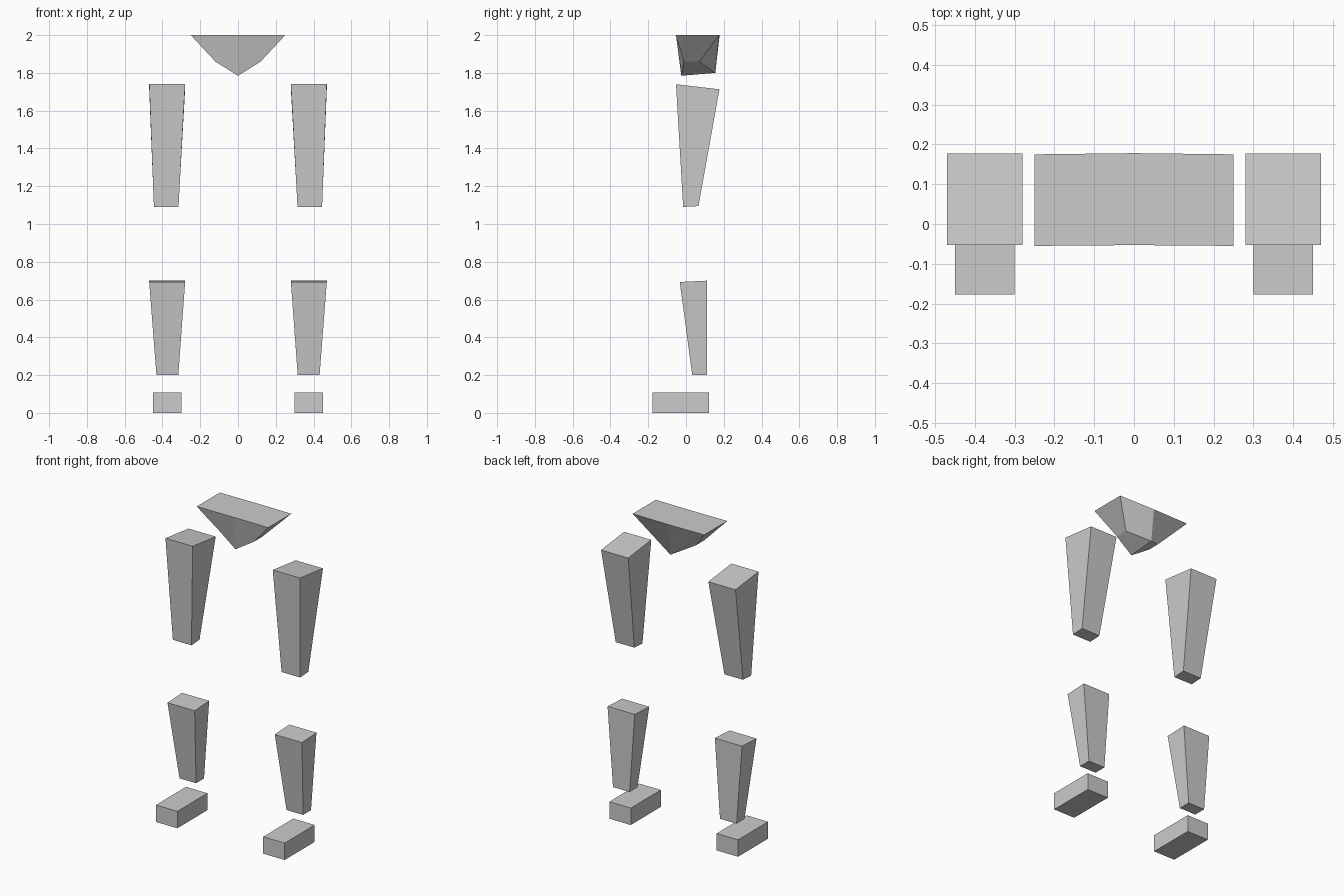
import bpy
import bmesh

if "Cube" in bpy.data.objects:
    bpy.data.objects.remove(bpy.data.objects["Cube"])


def loft(name, ring_a, ring_b, closed=True):
    """Cap two matching rings, join them with quads, mirror across x = 0."""
    bm = bmesh.new()
    a = [bm.verts.new(p) for p in ring_a]
    b = [bm.verts.new(p) for p in ring_b]
    n = len(a)
    bm.faces.new(a)
    bm.faces.new(b[::-1])
    for i in range(n if closed else n - 1):
        j = (i + 1) % n
        bm.faces.new((a[j], a[i], b[i], b[j]))
    bmesh.ops.recalc_face_normals(bm, faces=bm.faces)
    mesh = bpy.data.meshes.new(name)
    bm.to_mesh(mesh)
    bm.free()
    obj = bpy.data.objects.new(name, mesh)
    bpy.context.collection.objects.link(obj)
    mirror = obj.modifiers.new("Mirror", "MIRROR")
    mirror.use_axis = (True, False, False)
    mirror.merge_threshold = 0.001
    return obj


def ring(x0, x1, front, back):
    """Four-point section; front and back are (y, z) pairs."""
    return [(x0, *front), (x1, *front), (x1, *back), (x0, *back)]


# Pelvis: half outlines at the front and back, open along the mirror plane
loft("pelvis",
     [(0, -0.053, 2.0), (0.25, -0.055, 2.0), (0.12, -0.01, 1.86), (0, -0.025, 1.785)],
     [(0, 0.178, 2.0), (0.25, 0.175, 2.0), (0.12, 0.07, 1.86), (0, 0.155, 1.80)],
     closed=False)

# Thighs, shins and feet: tapered blocks
loft("thighs",
     ring(0.28, 0.47, (-0.053, 1.74), (0.177, 1.713)),
     ring(0.315, 0.445, (-0.015, 1.09), (0.066, 1.095)))
loft("shins",
     ring(0.28, 0.47, (-0.033, 0.693), (0.112, 0.70)),
     ring(0.316, 0.432, (0.033, 0.20), (0.112, 0.20)))
loft("feet",
     ring(0.30, 0.45, (-0.177, 0.107), (0.123, 0.107)),
     ring(0.30, 0.45, (-0.177, 0.0), (0.123, 0.0)))
